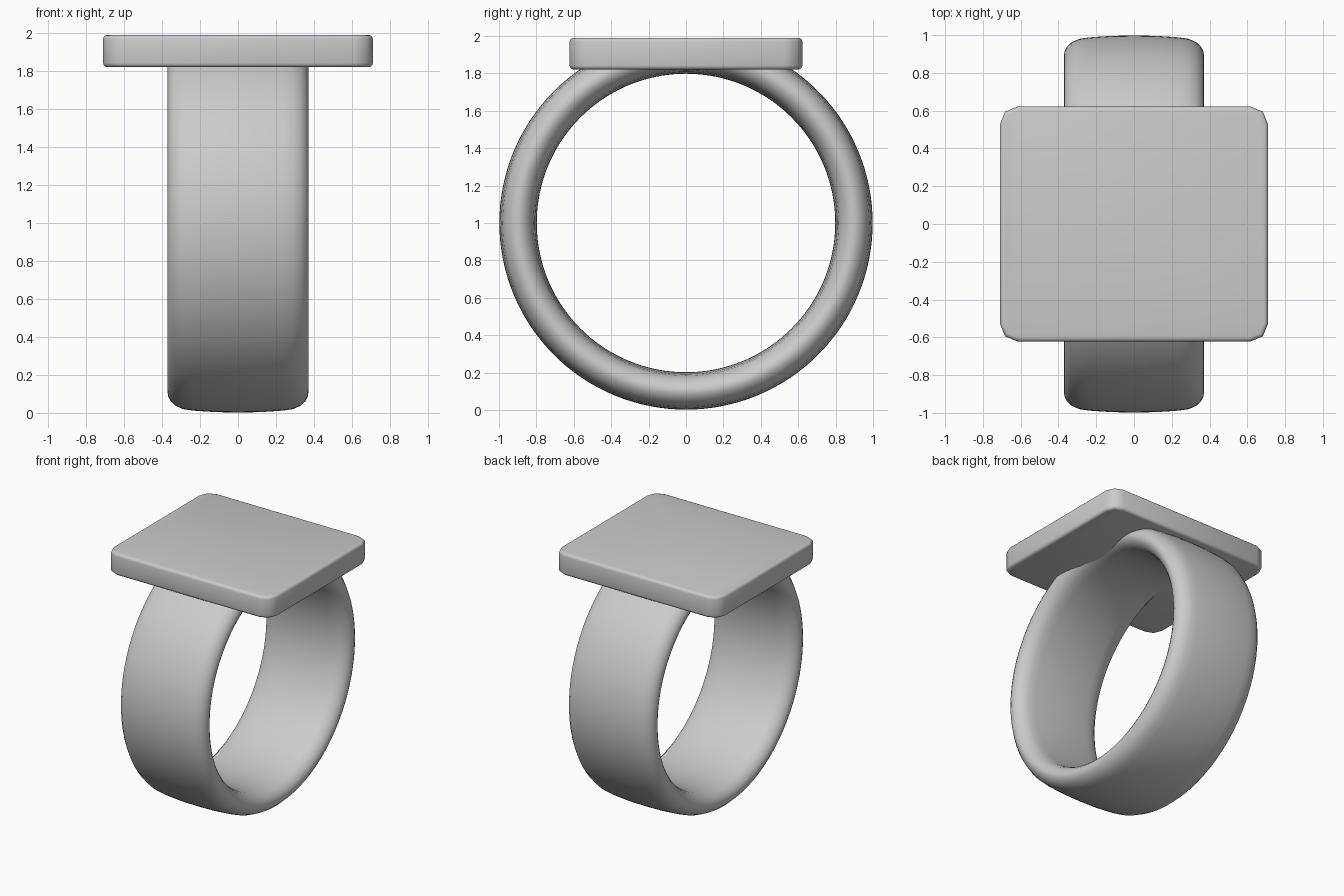
import bpy, bmesh, math

if "Cube" in bpy.data.objects:
    bpy.data.objects.remove(bpy.data.objects["Cube"])

def finish(name, bm, angle):
    bmesh.ops.recalc_face_normals(bm, faces=bm.faces)
    me = bpy.data.meshes.new(name)
    bm.to_mesh(me)
    bm.free()
    ob = bpy.data.objects.new(name, me)
    bpy.context.collection.objects.link(ob)
    bpy.ops.object.select_all(action='DESELECT')
    bpy.context.view_layer.objects.active = ob
    ob.select_set(True)
    bpy.ops.object.shade_smooth_by_angle(angle=math.radians(angle))
    return ob

# Band: rounded cross-section (x, offset from mid radius) swept around the x axis
MID, SEG = 0.898, 128
quarter = [(0, .1), (.12, .098), (.235, .09), (.29, .082), (.33, .064),
           (.355, .04), (.367, .018), (.37, 0)]
half = quarter + [(x, -d) for x, d in quarter[-2::-1]]
profile = half + [(-x, d) for x, d in half[-2:0:-1]]
bm = bmesh.new()
rings = []
for i in range(SEG):
    a = 2 * math.pi * i / SEG
    # the crown of the band stays hidden inside the plate
    rings.append([bm.verts.new((x, (MID + d) * math.sin(a),
                                min(1 + (MID + d) * math.cos(a), 1.97)))
                  for x, d in profile])
n = len(profile)
for i in range(SEG):
    r, s = rings[i], rings[(i + 1) % SEG]
    for j in range(n):
        k = (j + 1) % n
        bm.faces.new((r[j], r[k], s[k], s[j]))
finish("band", bm, 60)

# Plate: flat rectangular top with rounded corners and softened rims
bm = bmesh.new()
bmesh.ops.create_cube(bm, size=1)
for v in bm.verts:
    v.co = (v.co.x * 1.42, v.co.y * 1.245, 1.905 + v.co.z * 0.17)
upright = [e for e in bm.edges if abs(e.verts[0].co.z - e.verts[1].co.z) > 0.1]
bmesh.ops.bevel(bm, geom=upright, offset=0.095, segments=2, profile=0.5, affect='EDGES')
rims = [e for e in bm.edges if abs(e.verts[0].co.z - e.verts[1].co.z) < 0.01]
bmesh.ops.bevel(bm, geom=rims, offset=0.022, segments=3, profile=0.5, affect='EDGES')
finish("plate", bm, 50)
